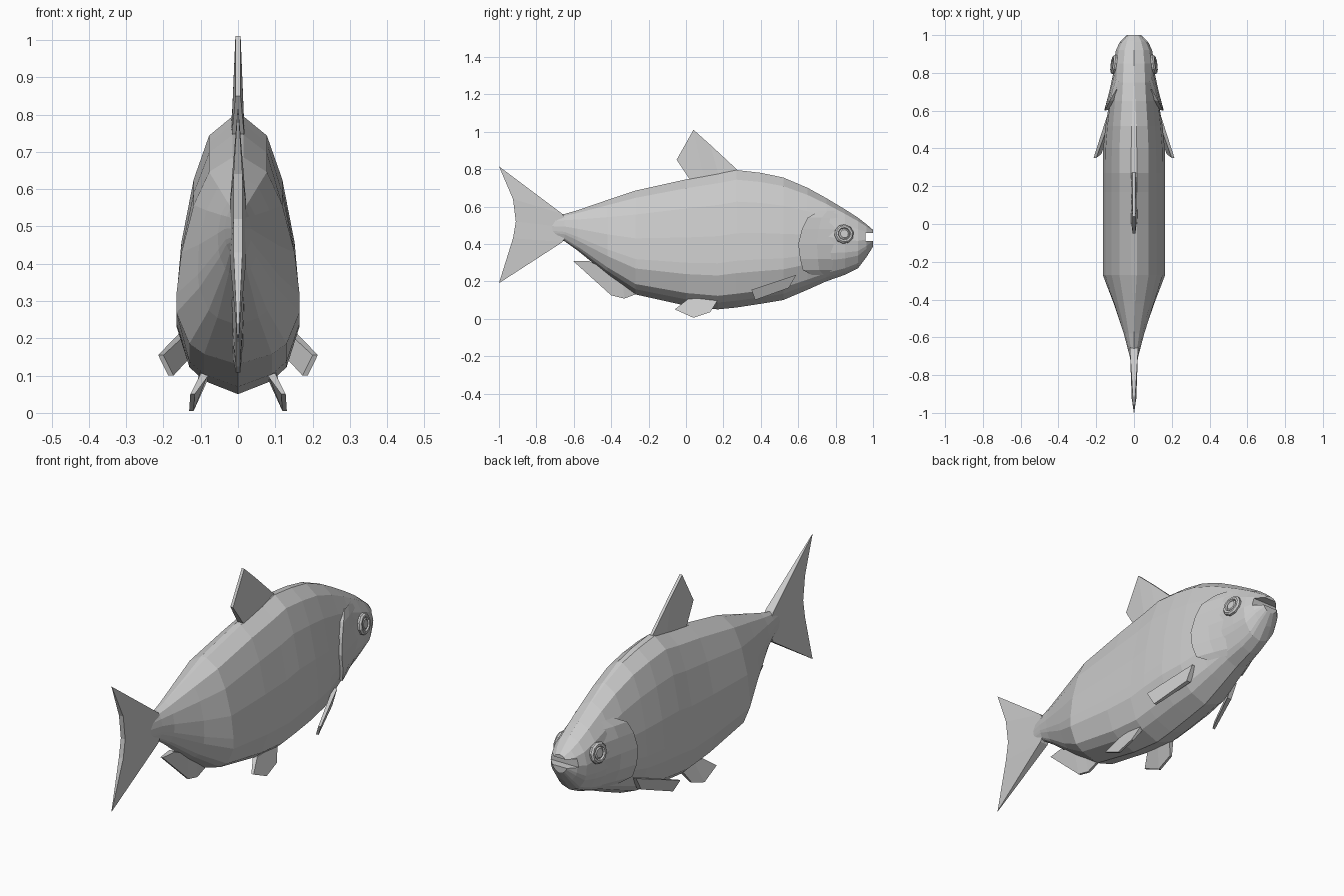
import bpy, bmesh, math
from mathutils import Vector

if "Cube" in bpy.data.objects:
    bpy.data.objects.remove(bpy.data.objects["Cube"])

grey = bpy.data.materials.new("fish grey")
grey.diffuse_color = (0.6, 0.6, 0.6, 1)
grey.use_nodes = True
grey.node_tree.nodes["Principled BSDF"].inputs["Base Color"].default_value = grey.diffuse_color

# Body stations: y, bottom z, top z, half width, roundness (0 pear, 1 oval)
STATIONS = [(-.72, .43, .55, .018, 1), (-.65, .415, .56, .036, 1), (-.58, .365, .58, .055, .9),
            (-.42, .235, .635, .11, .4), (-.27, .13, .685, .165, 0), (0, .07, .745, .165, 0),
            (.17, .05, .775, .165, 0), (.27, .06, .795, .165, 0), (.40, .08, .78, .163, 0),
            (.52, .10, .755, .152, .1), (.65, .155, .70, .132, .4), (.75, .20, .645, .118, .7),
            (.85, .235, .585, .108, 1), (.92, .27, .54, .096, 1), (.965, .33, .505, .075, 1),
            (1.0, .385, .475, .042, 1)]
# Pear cross-section: height fraction, width fraction
PEAR = [(0, 0), (.05, .55), (.1, .79), (.25, 1), (.34, 1), (.54, .92), (.77, .72), (.93, .47), (1, .09)]


def lerp_table(table, v):
    for a, b in zip(table, table[1:]):
        if v <= b[0]:
            k = max(0, (v - a[0]) / (b[0] - a[0]))
            return [p + (q - p) * k for p, q in zip(a, b)]
    return list(table[-1])


def half_width(t, w, roundness):
    oval = 2 * math.sqrt(max(0, t * (1 - t)))
    return w * (lerp_table(PEAR, t)[1] * (1 - roundness) + oval * roundness)


def body_x(y, z):
    _, zb, zt, w, r = lerp_table(STATIONS, y)
    return half_width(min(1, max(0, (z - zb) / (zt - zb))), w, r)


def make(name, bm, mirror=False):
    bmesh.ops.remove_doubles(bm, verts=bm.verts, dist=0.0005)
    bmesh.ops.recalc_face_normals(bm, faces=bm.faces)
    me = bpy.data.meshes.new(name)
    bm.to_mesh(me)
    bm.free()
    me.materials.append(grey)
    ob = bpy.data.objects.new(name, me)
    bpy.context.collection.objects.link(ob)
    if mirror:
        ob.modifiers.new("mirror", 'MIRROR')
    return ob


def skin(bm, rings, closed=True):
    rows = [[bm.verts.new(p) for p in ring] for ring in rings]
    n = len(rows[0])
    for a, b in zip(rows, rows[1:]):
        for i in range(n if closed else n - 1):
            j = (i + 1) % n
            bm.faces.new((a[i], a[j], b[j], b[i]))
    return rows


# Body lofted through the stations
bm = bmesh.new()
rings = []
for y, zb, zt, w, r in STATIONS:
    half = [(half_width(t, w, r), y, zb + t * (zt - zb)) for t, _ in PEAR]
    inner = half[1:] if half[-1][0] > .001 else half[1:-1]
    if len(inner) < len(half) - 1:                       # pinched top keeps the same vertex count
        inner = half[1:-1] + [(.001, y, zt)]
    rings.append([half[0]] + inner + [(-x, yy, z) for x, yy, z in reversed(inner)])
rows = skin(bm, rings)
bm.faces.new(rows[0])
bm.faces.new(rows[-1])
body = make("body", bm)

# Mouth slit cut through the snout
bm = bmesh.new()
bmesh.ops.create_cube(bm, size=1)
for v in bm.verts:
    v.co = Vector((v.co.x * .4, 1.01 + v.co.y * .1, .437 + v.co.z * .042))
cutter = make("mouth_cutter", bm)
cutter.hide_render = True
cut = body.modifiers.new("mouth", 'BOOLEAN')
cut.operation, cut.object, cut.solver = 'DIFFERENCE', cutter, 'EXACT'
bpy.context.view_layer.objects.active = body
bpy.ops.object.modifier_apply(modifier="mouth")
bpy.data.objects.remove(cutter)


def fin(name, root, tip, t_root, t_tip, mirror=False):
    """Plate between two chains; thickness is along x and falls from root to tip."""
    bm = bmesh.new()
    n = len(root)
    rings = []
    for i, (a, b) in enumerate(zip(root, tip)):
        a, b = Vector(a), Vector(b)
        dr, dt = Vector((t_root, 0, 0)), Vector((t_tip, 0, 0))
        if (a - b).length < .001:
            dr = dt = Vector((.001, 0, 0))
        rings.append([a + dr, b + dt, b - dt, a - dr])
    rows = skin(bm, rings)
    bm.faces.new(rows[0])
    bm.faces.new(rows[-1])
    return make(name, bm, mirror)


def flat(points):
    return [(0, y, z) for y, z in points]


# Fins on the centre line
fin("tail_fin", flat([(-1, .815), (-.66, .56), (-.62, .485), (-.66, .41), (-1, .19)]),
    flat([(-1, .815), (-.925, .64), (-.91, .52), (-.925, .43), (-1, .19)]), .022, .012)
fin("dorsal_fin", flat([(.03, .73), (.10, .74), (.18, .75), (.28, .78)]),
    flat([(-.05, .85), (.04, 1.01), (.13, .93), (.27, .80)]), .018, .007)
fin("anal_fin", flat([(-.52, .31), (-.42, .26), (-.34, .21), (-.25, .16)]),
    flat([(-.605, .31), (-.40, .125), (-.33, .108), (-.27, .13)]), .016, .006)

# Paired fins
fin("pelvic_fin", [(.088, .01, .105), (.09, .08, .11), (.088, .17, .10)],
    [(.122, -.06, .05), (.125, .04, .005), (.118, .13, .035)], .012, .006, True)
fin("pectoral_fin", [(.125, .59, .235), (.125, .55, .165)],
    [(.207, .35, .155), (.18, .37, .10)], .012, .007, True)

# Gill covers: plates lifting off the body toward their rear edge
bm = bmesh.new()
grid = []
edge = [(.235, .67), (.26, .625), (.32, .61), (.40, .60), (.48, .62), (.54, .65), (.575, .71)]
for i, (z, back) in enumerate(edge):
    lift = .004 if i in (0, len(edge) - 1) else .02
    steps = [(back + .01, -.02), (back, lift), (back + (.8 - back) * .5, lift * .45), (.81, -.004)]
    grid.append([(body_x(y, z) + d, y, z) for y, d in steps])
skin(bm, grid, closed=False)
make("gill_cover", bm, True)

# Eyes: raised ring around a shallow dome, facing along the body normal
bm = bmesh.new()
ey, ez = .845, .453
normal = Vector((1, -(body_x(ey + .04, ez) - body_x(ey - .04, ez)) / .08,
                 -(body_x(ey, ez + .04) - body_x(ey, ez - .04)) / .08)).normalized()
turn = Vector((0, 0, 1)).rotation_difference(normal)
centre = Vector((body_x(ey, ez), ey, ez))
rings = []
for r, h in [(.052, -.02), (.052, .004), (.044, .012), (.034, .012), (.030, .004), (.022, .010)]:
    rings.append([centre + turn @ Vector((r * math.cos(a), r * math.sin(a), h))
                  for a in (i * math.tau / 10 for i in range(10))])
bm.faces.new(skin(bm, rings)[-1])
make("eye", bm, True)
